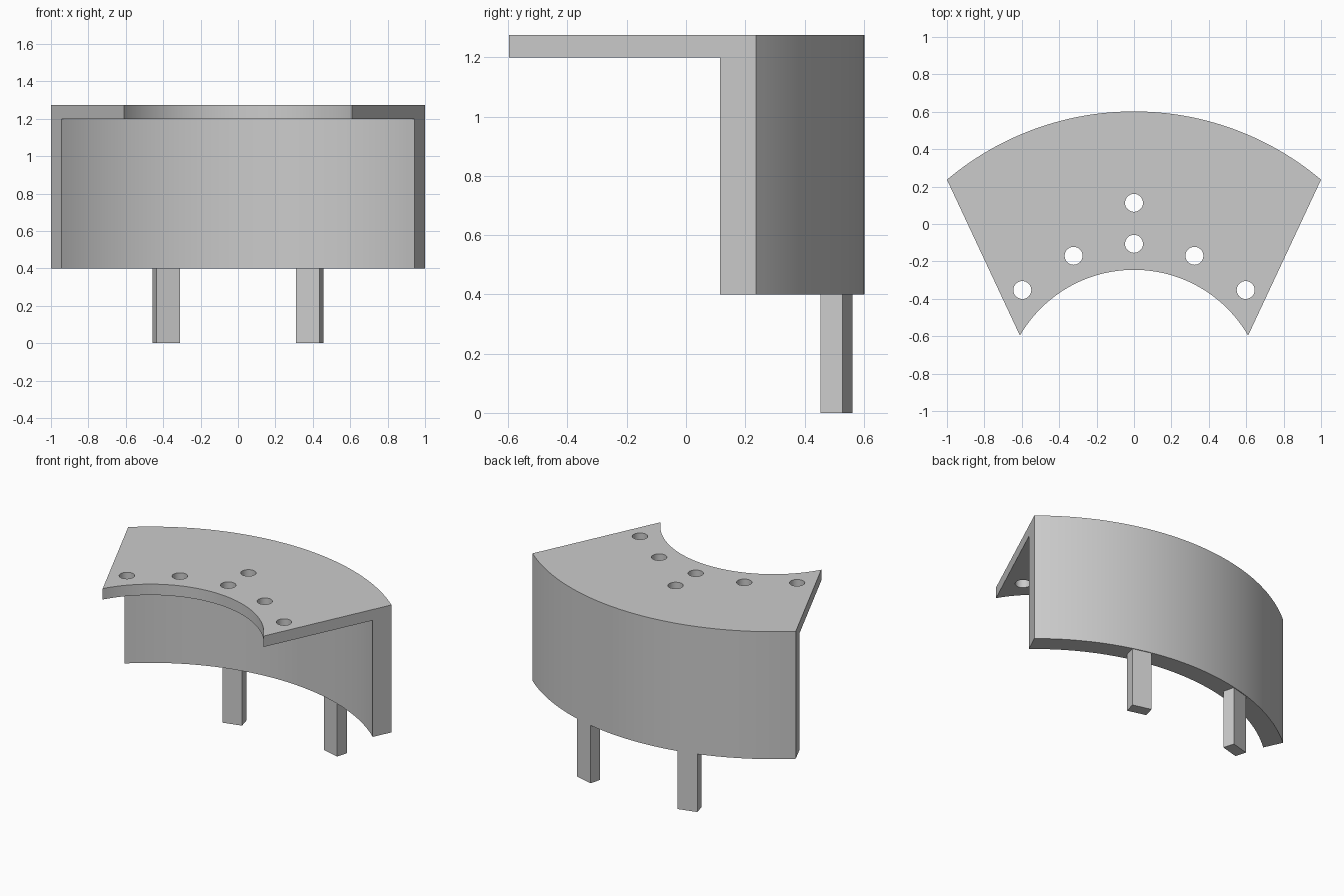
import bpy, bmesh
from math import sin, cos, asin, radians

cube = bpy.data.objects.get("Cube")
if cube:
    bpy.data.objects.remove(cube)

CENTRE_Y = -0.95          # shared centre of every arc
R_OUT, R_WALL, R_IN = 1.552, 1.4225, 0.705
WALL_BOTTOM, PLATE_BOTTOM, TOP = 0.4, 1.2, 1.275

grey = bpy.data.materials.new("plain grey")
grey.use_nodes = True
colour = (0.6, 0.6, 0.6, 1)
grey.diffuse_color = colour
grey.node_tree.nodes["Principled BSDF"].inputs["Base Color"].default_value = colour


def arc(radius, half_angle, steps):
    angles = [half_angle * (2 * i / steps - 1) for i in range(steps + 1)]
    return [(radius * sin(a), CENTRE_Y + radius * cos(a)) for a in angles]


def prism(name, outline, bottom, top):
    """Extrude a flat outline upwards into a solid."""
    bm = bmesh.new()
    base = bm.faces.new([bm.verts.new((x, y, bottom)) for x, y in outline])
    grown = bmesh.ops.extrude_face_region(bm, geom=[base])["geom"]
    verts = [v for v in grown if isinstance(v, bmesh.types.BMVert)]
    bmesh.ops.translate(bm, verts=verts, vec=(0, 0, top - bottom))
    bmesh.ops.recalc_face_normals(bm, faces=bm.faces)
    mesh = bpy.data.meshes.new(name)
    bm.to_mesh(mesh)
    bm.free()
    mesh.materials.append(grey)
    obj = bpy.data.objects.new(name, mesh)
    bpy.context.collection.objects.link(obj)
    return obj


def cut_cylinder(target, x, y, radius, bottom, top, sides):
    """Subtract an upright cylinder from the target."""
    turns = [radians(360) * i / sides for i in range(sides)]
    ring = [(x + radius * cos(t), y + radius * sin(t)) for t in turns]
    cutter = prism("cutter", ring, bottom, top)
    mod = target.modifiers.new("cut", "BOOLEAN")
    mod.operation, mod.solver, mod.object = "DIFFERENCE", "EXACT", cutter
    bpy.context.view_layer.objects.active = target
    bpy.ops.object.modifier_apply(modifier=mod.name)
    bpy.data.objects.remove(cutter)


# Fan-shaped body, hollowed below to leave a top plate and a curved back wall
outline = arc(R_OUT, asin(1 / R_OUT), 48) + arc(R_IN, asin(0.61 / R_IN), 48)[::-1]
body = prism("curved_body", outline, WALL_BOTTOM, TOP)
cut_cylinder(body, 0, CENTRE_Y, R_WALL, 0.2, PLATE_BOTTOM, 216)

# Round holes through the top plate
holes = [(0, 0.113), (0, -0.106)]
for side in (-1, 1):
    holes += [(side * 0.323, -0.17), (side * 0.597, -0.353)]
for x, y in holes:
    cut_cylinder(body, x, y, 0.048, 1.1, 1.4, 32)

bpy.ops.object.select_all(action="DESELECT")
body.select_set(True)
bpy.context.view_layer.objects.active = body
bpy.ops.object.shade_smooth_by_angle(angle=radians(30))

# Two rectangular legs, turned to follow the wall
for side, name in ((1, "left_leg"), (-1, "right_leg")):
    a = side * radians(15)
    corners = [(-1, -1), (1, -1), (1, 1), (-1, 1)]
    plan = [(side * 0.3835 + u * 0.065 * cos(a) + v * 0.039 * sin(a),
             0.508 - u * 0.065 * sin(a) + v * 0.039 * cos(a)) for u, v in corners]
    prism(name, plan, 0, WALL_BOTTOM)
